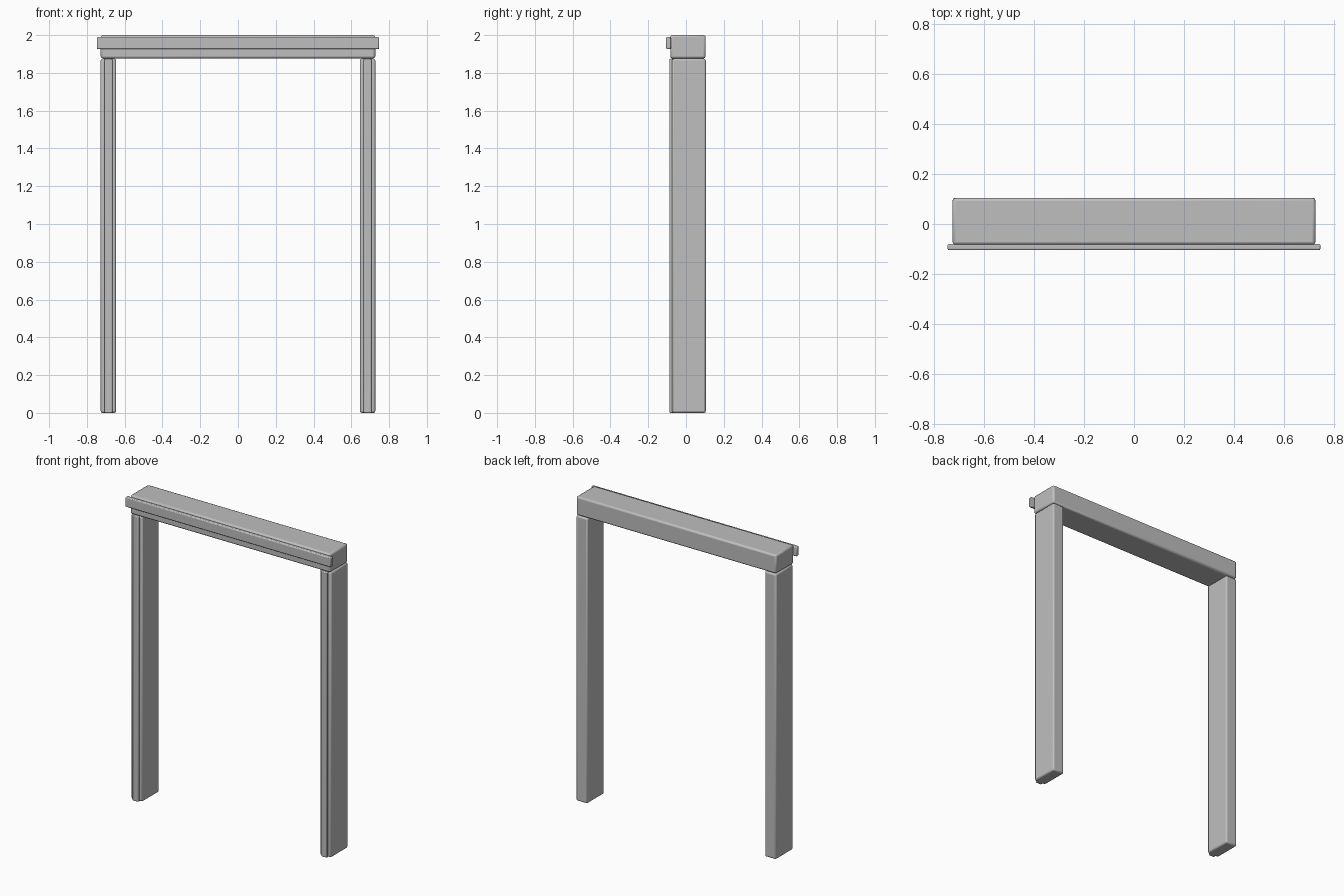
import bpy

if "Cube" in bpy.data.objects:
    bpy.data.objects.remove(bpy.data.objects["Cube"])

# Single grey finish
grey = bpy.data.materials.new("plain_grey")
grey.use_nodes = True
colour = (0.52, 0.52, 0.52, 1)
grey.diffuse_color = colour
grey.node_tree.nodes["Principled BSDF"].inputs["Base Color"].default_value = colour


def block(name, low, high, bevel):
    """Bevelled box between two opposite corners."""
    bpy.ops.mesh.primitive_cube_add(size=1)
    obj = bpy.context.object
    obj.name = name
    obj.location = [(a + b) / 2 for a, b in zip(low, high)]
    obj.scale = [b - a for a, b in zip(low, high)]
    bpy.ops.object.transform_apply(location=False, rotation=False, scale=True)
    mod = obj.modifiers.new("soft_edges", "BEVEL")
    mod.width = bevel
    mod.segments = 2
    obj.data.materials.append(grey)
    bpy.ops.object.shade_smooth_by_angle(angle=0.6)
    return obj


# Side posts, each with a raised strip down the front
for side, s in (("left", 1), ("right", -1)):
    x = s * 0.686
    block(side + "_post", (x - 0.041, -0.074, 0), (x + 0.041, 0.105, 1.875), 0.01)
    block(side + "_post_strip", (x - 0.021, -0.088, 0), (x + 0.021, -0.06, 1.875), 0.005)

# Header beam and its overhanging front moulding
block("header_beam", (-0.727, -0.083, 1.877), (0.727, 0.104, 2), 0.011)
block("header_moulding", (-0.747, -0.105, 1.926), (0.747, -0.08, 1.99), 0.006)
